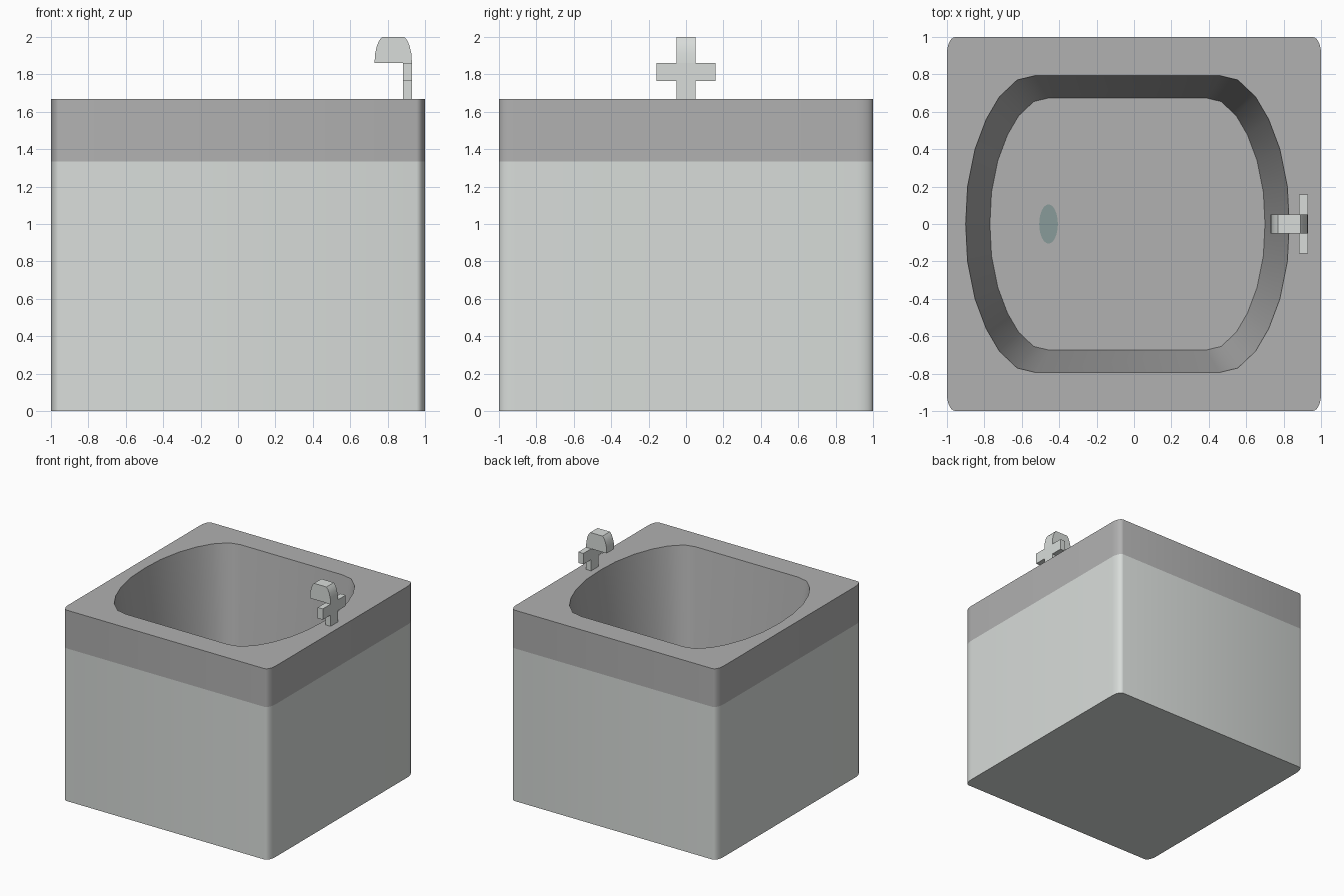
import bpy, bmesh, math

if "Cube" in bpy.data.objects:
    bpy.data.objects.remove(bpy.data.objects["Cube"])

def material(name, rgb):
    m = bpy.data.materials.new(name)
    m.diffuse_color = (*rgb, 1)
    m.use_nodes = True
    m.node_tree.nodes["Principled BSDF"].inputs["Base Color"].default_value = m.diffuse_color
    return m

LIGHT = material("enamel", (0.69, 0.72, 0.70))
GREY = material("basin_grey", (0.44, 0.44, 0.44))
TEAL = material("drain_teal", (0.25, 0.33, 0.32))

def finish(name, bm, mats, smooth=True):
    bmesh.ops.recalc_face_normals(bm, faces=bm.faces)
    me = bpy.data.meshes.new(name)
    bm.to_mesh(me)
    bm.free()
    for m in mats:
        me.materials.append(m)
    ob = bpy.data.objects.new(name, me)
    bpy.context.collection.objects.link(ob)
    if smooth:
        bpy.ops.object.select_all(action='DESELECT')
        bpy.context.view_layer.objects.active = ob
        ob.select_set(True)
        bpy.ops.object.shade_smooth_by_angle(angle=math.radians(35))
    return ob

def ring(bm, pts, z):
    return [bm.verts.new((x, y, z)) for x, y in pts]

def wall(bm, a, b, mat):
    n = len(a)
    for i in range(n):
        j = (i + 1) % n
        bm.faces.new((a[i], a[j], b[j], b[i])).material_index = mat

# Outer outline: square with slightly elliptical rounded corners
RX, RY, SEG = 0.045, 0.09, 6
outer = []
for q, (sx, sy) in enumerate([(1, 1), (-1, 1), (-1, -1), (1, -1)]):
    for i in range(SEG + 1):
        a = math.pi / 2 * (q + i / SEG)
        outer.append((sx * (1 - RX) + RX * math.cos(a),
                      sy * (1 - RY) + RY * math.sin(a)))

# Basin outline: one quarter, mirrored to the full loop
quarter = [(0.865, 0), (0.855, 0.2), (0.815, 0.4), (0.755, 0.56),
           (0.685, 0.68), (0.59, 0.77), (0.495, 0.793)]
half = quarter + [(-x, y) for x, y in reversed(quarter)]
loop = half + [(x, -y) for x, y in reversed(half[1:-1])]
CX, FLOOR = -0.035, 0.667

def basin_outline(s):
    return [(CX + x * s, y * s) for x, y in loop]

# Cabinet with grey top band and tapered basin
bm = bmesh.new()
r0, r1, r2 = (ring(bm, outer, z) for z in (0, 1.333, 1.667))
rim = ring(bm, basin_outline(1), 1.667)
base = ring(bm, basin_outline(0.85), FLOOR)
bm.faces.new(r0)
wall(bm, r0, r1, 0)
wall(bm, r1, r2, 1)
wall(bm, rim, base, 1)
bm.faces.new(base).material_index = 1
edges = [bm.edges.get((l[i - 1], l[i])) for l in (r2, rim) for i in range(len(l))]
top = bmesh.ops.triangle_fill(bm, edges=edges, use_beauty=True)
for g in top["geom"]:
    if isinstance(g, bmesh.types.BMFace):
        g.material_index = 1
finish("sink_cabinet", bm, [LIGHT, GREY])

# Drain: oval plate just above the basin floor
bm = bmesh.new()
oval = [(-0.457 + 0.05 * math.cos(a), 0.105 * math.sin(a))
        for a in (math.tau * i / 24 for i in range(24))]
lo, hi = ring(bm, oval, FLOOR - 0.01), ring(bm, oval, FLOOR + 0.006)
wall(bm, lo, hi, 0)
bm.faces.new(lo)
bm.faces.new(hi)
finish("drain", bm, [TEAL])

def extrude_y(name, profile, half_width):
    """Solid from an x-z profile, extruded evenly about y = 0."""
    bm = bmesh.new()
    a, b = ([bm.verts.new((x, y, z)) for x, z in profile]
            for y in (-half_width, half_width))
    wall(bm, a, b, 0)
    bm.faces.new(a)
    bm.faces.new(b)
    return finish(name, bm, [LIGHT])

def rect(x0, x1, z0, z1):
    return [(x0, z0), (x1, z0), (x1, z1), (x0, z1)]

# Tap: post, cross handle and domed spout
extrude_y("tap_post", rect(0.881, 0.93, 1.667, 1.765), 0.051)
extrude_y("tap_handle", rect(0.881, 0.93, 1.765, 1.86), 0.158)
side = [(0.1, 1.86), (0.097, 1.91), (0.088, 1.95), (0.076, 1.98), (0.06, 2.0)]
extrude_y("tap_spout", [(0.83 + x, z) for x, z in side]
          + [(0.83 - x, z) for x, z in reversed(side)], 0.051)
